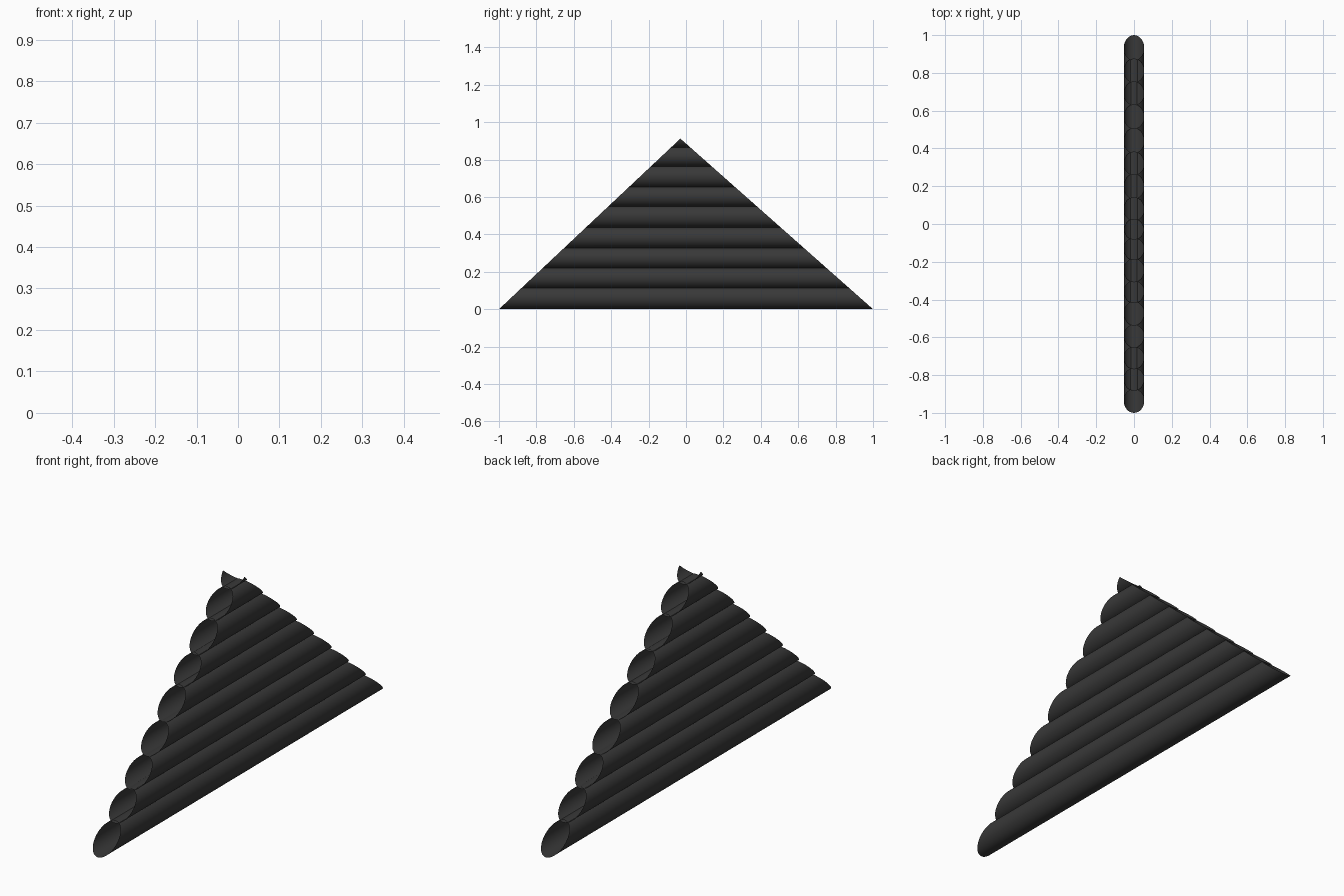
import bpy, bmesh, math
from mathutils import Matrix, Vector

if "Cube" in bpy.data.objects:
    bpy.data.objects.remove(bpy.data.objects["Cube"])

PEAK = Vector((0, -0.03, 0.912))
# bottom and top height of each stacked log
LOGS = [(0.0, 0.118), (0.11, 0.222), (0.217, 0.328), (0.325, 0.438), (0.435, 0.553),
        (0.546, 0.656), (0.65, 0.767), (0.76, 0.869), (0.862, 0.972)]

dark = bpy.data.materials.new("dark_wood")
dark.diffuse_color = (0.04, 0.04, 0.04, 1)
dark.use_nodes = True
dark.node_tree.nodes["Principled BSDF"].inputs["Base Color"].default_value = dark.diffuse_color


def roof_cut(bm, foot_y):
    """Trim everything outside the roof slope running from the foot to the peak."""
    d = PEAK - Vector((0, foot_y, 0))
    n = Vector((0, d.z, -d.y))
    if n.y * foot_y < 0:
        n = -n
    bmesh.ops.bisect_plane(bm, geom=bm.verts[:] + bm.edges[:] + bm.faces[:],
                           plane_co=PEAK, plane_no=n, clear_outer=True)


def log(i, z0, z1):
    """Open-ended round log along y, mitred to both roof slopes."""
    bm = bmesh.new()
    bmesh.ops.create_cone(bm, cap_ends=False, segments=32, radius1=1, radius2=1, depth=2.4)
    m = (Matrix.Translation((0, 0, (z0 + z1) / 2))
         @ Matrix.Diagonal((0.054, 1, (z1 - z0) / 2, 1))
         @ Matrix.Rotation(math.radians(90), 4, 'X'))
    bmesh.ops.transform(bm, matrix=m, verts=bm.verts)
    for foot in (-1.0, 1.0):
        roof_cut(bm, foot)
    for f in bm.faces:
        f.smooth = True
    name = f"gable_log_{i + 1}"
    me = bpy.data.meshes.new(name)
    bm.to_mesh(me)
    bm.free()
    me.materials.append(dark)
    bpy.context.collection.objects.link(bpy.data.objects.new(name, me))


# gable wall of stacked logs
for i, (z0, z1) in enumerate(LOGS):
    log(i, z0, z1)
